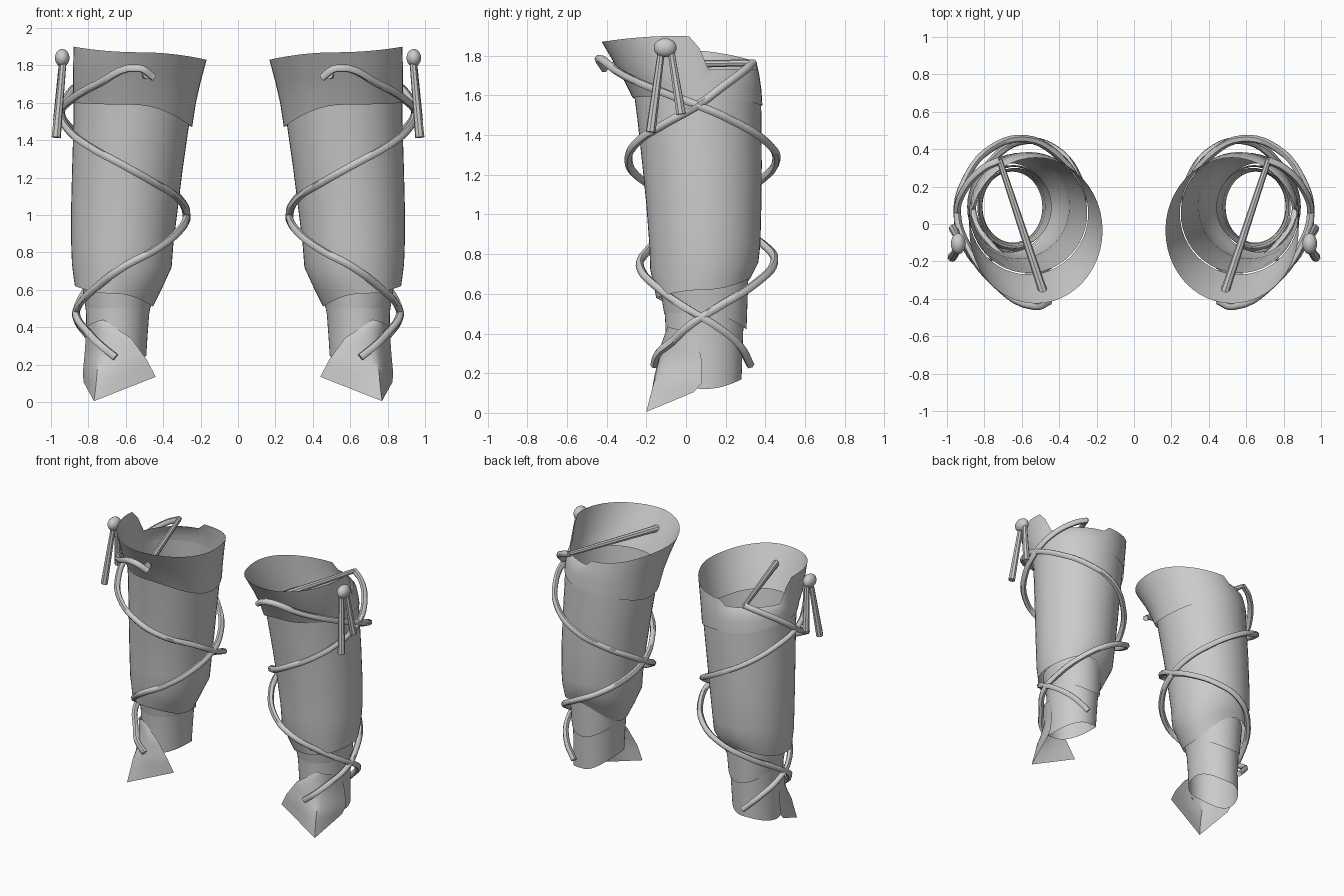
import bpy, bmesh, math
from mathutils import Vector

if "Cube" in bpy.data.objects:
    bpy.data.objects.remove(bpy.data.objects["Cube"])

mat = bpy.data.materials.new("pale_grey")
mat.diffuse_color = (0.6, 0.6, 0.6, 1)
mat.use_nodes = True
mat.node_tree.nodes["Principled BSDF"].inputs["Base Color"].default_value = mat.diffuse_color
N = 48


def finish(ob, angle=40):
    """Colour, smooth and mirror a part to the other leg."""
    ob.data.materials.append(mat)
    bpy.ops.object.select_all(action='DESELECT')
    ob.select_set(True)
    bpy.context.view_layer.objects.active = ob
    if ob.type == 'MESH':
        bpy.ops.object.shade_smooth_by_angle(angle=math.radians(angle))
    m = ob.modifiers.new("other_leg", 'MIRROR')
    m.use_mirror_merge = False
    return ob


def grid(name, rows, closed):
    """Skin a list of point rows into a sheet."""
    bm = bmesh.new()
    vs = [[bm.verts.new(p) for p in r] for r in rows]
    n = len(rows[0])
    for a, b in zip(vs, vs[1:]):
        for i in range(n if closed else n - 1):
            j = (i + 1) % n
            bm.faces.new((a[i], a[j], b[j], b[i]))
    me = bpy.data.meshes.new(name)
    bm.to_mesh(me)
    bm.free()
    ob = bpy.data.objects.new(name, me)
    bpy.context.collection.objects.link(ob)
    return finish(ob)


def ring(x0, x1, y0, y1, z_in, z_out, z_front, z_back, cap=None):
    """Oval section whose height differs on its four sides."""
    pts = []
    for i in range(N):
        a = 2 * math.pi * i / N
        c, s = math.cos(a), math.sin(a)
        z = c * c * (z_out if c > 0 else z_in) + s * s * (z_back if s > 0 else z_front)
        if cap:
            z = min(z, cap(math.degrees(a)))
        pts.append(((x0 + x1) / 2 + c * (x1 - x0) / 2, (y0 + y1) / 2 + s * (y1 - y0) / 2, z))
    return pts


def notch(deg):
    """Lowered rim at the outer back corner of the cuff."""
    if deg < 8 or deg > 85:
        return 9
    if deg < 18:
        return 1.84
    return 1.73


# flared top cuff with a rear outer notch
grid("top_cuff", [
    ring(.245, .882, -.27, .385, 1.47, 1.6, 1.59, 1.55),
    ring(.225, .882, -.31, .38, 1.6, 1.66, 1.67, 1.63),
    ring(.2, .882, -.36, .37, 1.71, 1.71, 1.76, 1.7),
    ring(.168, .88, -.425, .355, 1.83, 1.9, 1.87, 1.77, notch)], True)

# long sleeve over the shin
grid("shin_sleeve", [
    ring(.455, .872, -.15, .325, .51, .62, .58, .68),
    ring(.41, .878, -.16, .34, .6, .66, .63, .71),
    ring(.355, .888, -.18, .365, .72, .74, .72, .76),
    ring(.345, .892, -.185, .375, .85, .85, .85, .85),
    ring(.32, .892, -.2, .38, 1.05, 1.05, 1.05, 1.05),
    ring(.295, .887, -.22, .382, 1.25, 1.25, 1.25, 1.25),
    ring(.262, .88, -.245, .38, 1.48, 1.48, 1.48, 1.48),
    ring(.25, .878, -.262, .378, 1.56, 1.63, 1.61, 1.6)], True)

# ankle tube and the cuff around it
grid("ankle_tube", [
    ring(.49, .812, -.1, .28, .25, .12, .22, .17),
    ring(.484, .81, -.1, .285, .35, .3, .32, .32),
    ring(.475, .812, -.105, .29, .47, .47, .47, .45),
    ring(.44, .83, -.12, .3, .66, .68, .66, .7)], True)
grid("ankle_cuff", [
    ring(.468, .815, -.11, .305, .5, .5, .5, .42),
    ring(.448, .838, -.13, .315, .6, .65, .62, .7)], True)

# instep flap, curved at the top and pointed at the toe
flap = []
edges = [((.72, -.09, .44), (.78, -.1, .43), (.81, .05, .4)),
         ((.57, -.125, .34), (.77, -.17, .29), (.82, .08, .26)),
         ((.49, -.13, .23), (.79, -.21, .15), (.83, .08, .15)),
         ((.44, -.12, .135), (.77, -.2, .005), (.825, .04, .105))]
R, C = 9, 14
for i in range(R + 1):
    t = i / R * 3
    k = min(int(t), 2)
    L, M, E = (Vector(a).lerp(Vector(b), t - k) for a, b in zip(edges[k], edges[k + 1]))
    row = []
    for j in range(C + 1):
        s = j / C
        curve = L * (1 - s) ** 2 + M * 2 * s * (1 - s) + E * s * s
        line = L.lerp(M, 2 * s) if s < .5 else M.lerp(E, 2 * s - 1)
        row.append(curve.lerp(line, (i / R) ** 2))
    flap.append(row)
grid("instep_flap", flap, False)


def cord(name, pts, radius=.021):
    """Round cord swept along a smooth path, turned into a mesh."""
    cu = bpy.data.curves.new(name, 'CURVE')
    cu.dimensions = '3D'
    cu.bevel_depth = radius
    cu.bevel_resolution = 1
    cu.use_fill_caps = True
    cu.resolution_u = 5
    sp = cu.splines.new('BEZIER')
    sp.bezier_points.add(len(pts) - 1)
    for b, p in zip(sp.bezier_points, pts):
        b.co = p
        b.handle_left_type = b.handle_right_type = 'AUTO'
    ob = bpy.data.objects.new(name, cu)
    bpy.context.collection.objects.link(ob)
    bpy.context.view_layer.update()
    me = bpy.data.meshes.new_from_object(ob.evaluated_get(bpy.context.evaluated_depsgraph_get()))
    bpy.data.objects.remove(ob)
    me.materials.clear()
    mesh_ob = bpy.data.objects.new(name, me)
    bpy.context.collection.objects.link(mesh_ob)
    return finish(mesh_ob, 60)


# two lacing cords that cross on the outer and inner sides
cord("lace_from_front", [
    (.45, -.41, 1.735), (.53, -.44, 1.785), (.75, -.31, 1.7), (.9, -.1, 1.61), (.945, .06, 1.55),
    (.9, .24, 1.47), (.77, .4, 1.37), (.58, .455, 1.27), (.4, .36, 1.16), (.3, .22, 1.07),
    (.275, .1, 1.0), (.32, -.07, .91), (.45, -.2, .81), (.6, -.23, .73), (.75, -.13, .62),
    (.855, .03, .51), (.86, .15, .44), (.79, .27, .34), (.69, .325, .24)])
cord("lace_from_back", [
    (.715, .34, 1.765), (.8, .3, 1.73), (.91, .18, 1.64), (.945, .06, 1.55), (.91, -.1, 1.46),
    (.8, -.24, 1.37), (.62, -.29, 1.27), (.46, -.23, 1.18), (.32, -.06, 1.09), (.275, .1, 1.0),
    (.3, .25, .93), (.42, .4, .84), (.58, .445, .76), (.74, .36, .66), (.855, .14, .52),
    (.86, .03, .45), (.79, -.07, .36), (.73, -.14, .3), (.655, -.16, .24)])


def rod(name, a, b, r1, r2, sides=8):
    a, b = Vector(a), Vector(b)
    bpy.ops.mesh.primitive_cone_add(vertices=sides, radius1=r1, radius2=r2, depth=(b - a).length,
                                    location=(a + b) / 2,
                                    rotation=(b - a).to_track_quat('Z', 'Y').to_euler())
    ob = bpy.context.object
    ob.name = name
    # bake placement so the mirror works about the centre plane
    bpy.ops.object.transform_apply(location=True, rotation=True, scale=True)
    return finish(ob)


# tie across the open top, then the hanging tassels and their bead
rod("cross_tie", (.72, .345, 1.765), (.485, -.365, 1.75), .016, .024)
rod("front_tassel", (.935, -.125, 1.82), (.972, -.178, 1.415), .018, .025)
rod("rear_tassel", (.94, -.075, 1.82), (.965, -.025, 1.505), .018, .025)
bpy.ops.mesh.primitive_uv_sphere_add(segments=14, ring_count=9, radius=1,
                                     location=(.94, -.105, 1.84))
bead = bpy.context.object
bead.name = "tassel_bead"
bead.scale = (.04, .058, .048)
bpy.ops.object.transform_apply(location=True, rotation=True, scale=True)
finish(bead)
